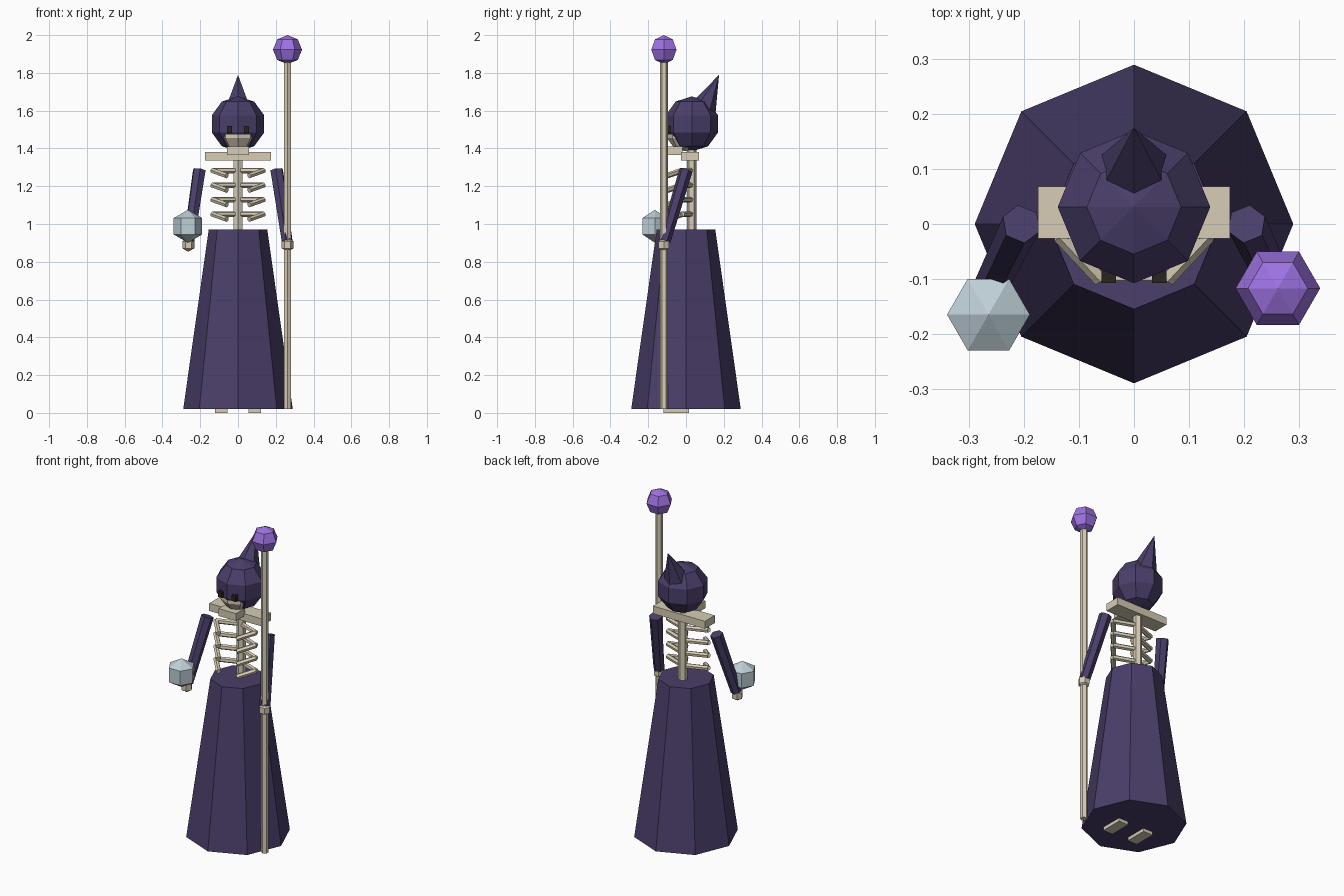
import bpy, bmesh
from math import sin, cos, pi
from mathutils import Vector, Matrix

cube = bpy.data.objects.get("Cube")
if cube:
    bpy.data.objects.remove(cube, do_unlink=True)


def material(name, rgb):
    m = bpy.data.materials.new(name)
    m.use_nodes = True
    m.diffuse_color = (*rgb, 1)
    m.node_tree.nodes["Principled BSDF"].inputs["Base Color"].default_value = (*rgb, 1)
    return m


CLOTH = material("dark purple cloth", (.069, .049, .144))
BONE = material("bone", (.68, .61, .465))
VIOLET = material("violet orb", (.34, .17, .76))
PALE = material("pale blue crystal", (.52, .63, .68))
BLACK = material("eye black", (.02, .018, .015))
Z = Vector((0, 0, 1))


def lathe(bm, profile, sides, phase=0.0, matrix=Matrix()):
    """Flat-faceted solid of revolution; radius 0 makes a point, other ends are capped."""
    rings = []
    for r, z in profile:
        n = sides if r > 0 else 1
        rings.append([bm.verts.new(matrix @ Vector((r * cos(phase + 2 * pi * i / sides),
                                                    r * sin(phase + 2 * pi * i / sides), z)))
                      for i in range(n)])
    for a, b in zip(rings, rings[1:]):
        for i in range(sides):
            j = (i + 1) % sides
            quad = [a[i % len(a)], a[j % len(a)], b[j % len(b)], b[i % len(b)]]
            bm.faces.new(list(dict.fromkeys(quad)))
    for ring in (rings[0][::-1], rings[-1]):
        if len(ring) > 1:
            bm.faces.new(ring)


def finish(name, bm, mat):
    bmesh.ops.recalc_face_normals(bm, faces=bm.faces)
    mesh = bpy.data.meshes.new(name)
    bm.to_mesh(mesh)
    bm.free()
    mesh.materials.append(mat)
    ob = bpy.data.objects.new(name, mesh)
    bpy.context.scene.collection.objects.link(ob)
    return ob


def add_rod(bm, p, q, r1, r2, sides=6, phase=pi / 2):
    p, q = Vector(p), Vector(q)
    turn = Z.rotation_difference(q - p).to_matrix().to_4x4()
    lathe(bm, [(r1, 0), (r2, (q - p).length)], sides, phase, Matrix.Translation(p) @ turn)


def rod(name, p, q, r1, r2, mat, sides=6, phase=pi / 2):
    bm = bmesh.new()
    add_rod(bm, p, q, r1, r2, sides, phase)
    return finish(name, bm, mat)


def ball(name, centre, r, sides, bands, mat):
    bm = bmesh.new()
    profile = [(0 if k in (0, bands) else r * sin(pi * k / bands), -r * cos(pi * k / bands))
               for k in range(bands + 1)]
    lathe(bm, profile, sides, 0, Matrix.Translation(centre))
    return finish(name, bm, mat)


def box(name, centre, size, mat):
    bm = bmesh.new()
    bmesh.ops.create_cube(bm, size=1, matrix=Matrix.Translation(centre) @ Matrix.Diagonal((*size, 1)))
    return finish(name, bm, mat)


# Robe, spine and collar
rod("robe", (0, 0, .02), (0, 0, .97), .29, .155, CLOTH, 8)
rod("spine", (0, .03, .93), (0, .03, 1.4), .026, .026, BONE)
box("collar_bone", (0, .021, 1.358), (.35, .095, .046), BONE)

# Rib cage: each rib runs out from the spine, then bends forward and down
bm = bmesh.new()
for row in range(4):
    z = 1.283 - .077 * row
    for s in (-1, 1):
        bend = (s * .135, -.02, z)
        add_rod(bm, (0, .03, z), bend, .015, .015)
        add_rod(bm, bend, (s * .06, -.1, z - .027), .015, .015)
finish("ribs", bm, BONE)

# Head
ball("hood", (0, .031, 1.53), .146, 8, 5, CLOTH)
rod("hood_peak", (0, .083, 1.59), (0, .175, 1.79), .078, 0, CLOTH)
ball("skull", (0, -.005, 1.485), .1, 8, 5, BONE)
box("jaw", (0, -.06, 1.387), (.116, .085, .045), BONE)

# Mirrored parts
for side, s in (("right", -1), ("left", 1)):
    box(side + "_eye", (s * .046, -.085, 1.5), (.027, .045, .036), BLACK)
    box(side + "_foot", (s * .088, -.052, .03), (.065, .135, .06), BONE)
    rod(side + "_sleeve", (s * .205, 0, 1.285), (s * .26, -.112, .91), .036, .031, CLOTH)
    ball(side + "_hand", (s * .263, -.117, .89), .037, 6, 3, BONE)

# Staff and floating crystal
rod("staff", (.262, -.117, .02), (.262, -.117, 1.87), .021, .021, BONE)
ball("staff_orb", (.262, -.117, 1.923), .077, 6, 4, VIOLET)
ball("crystal", (-.265, -.165, .988), .087, 6, 3, PALE)
